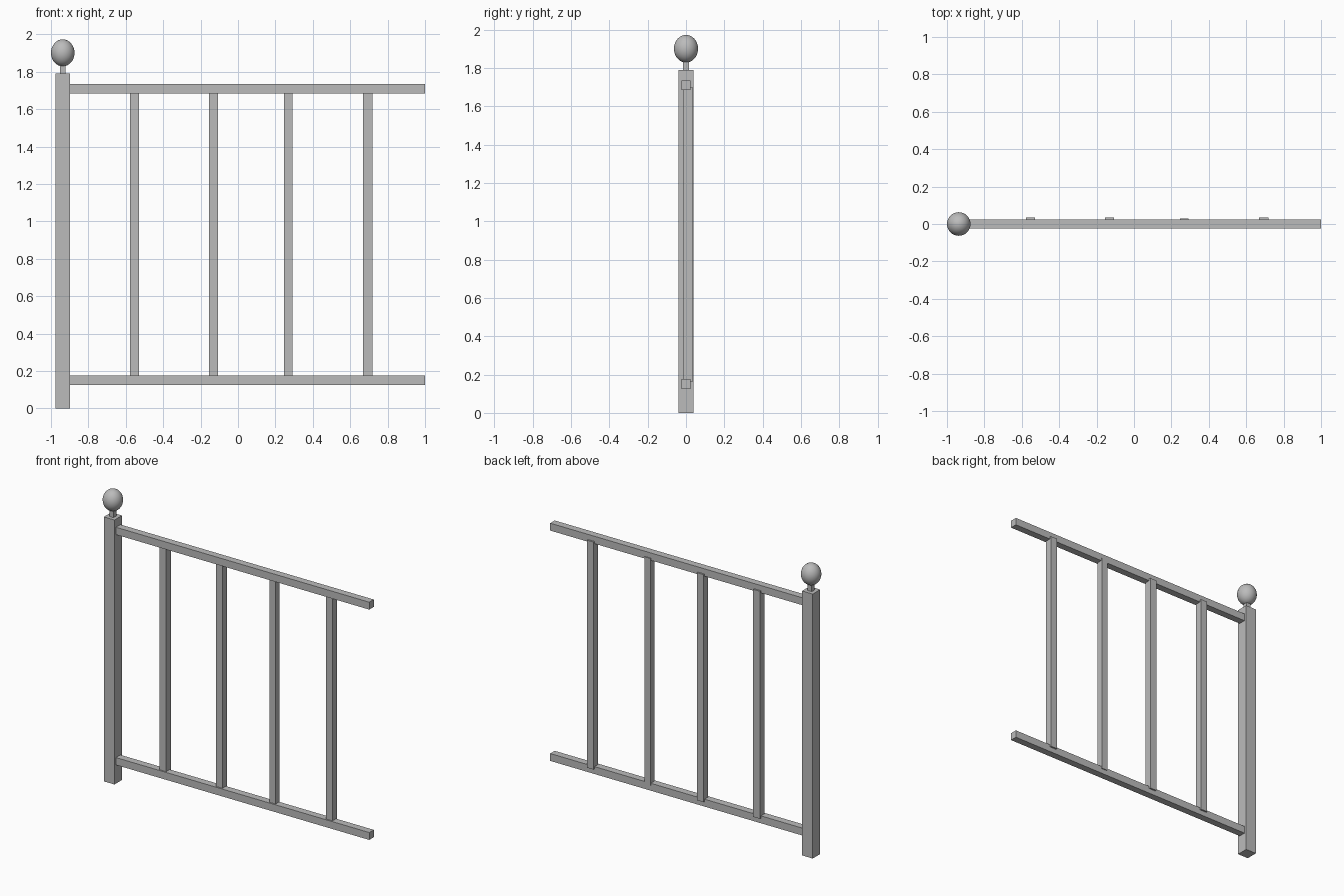
import bpy

cube = bpy.data.objects.get("Cube")
if cube:
    bpy.data.objects.remove(cube, do_unlink=True)

# Single painted-metal colour
grey = bpy.data.materials.new("plain_grey")
grey.use_nodes = True
colour = (0.5, 0.5, 0.5, 1)
grey.diffuse_color = colour
grey.node_tree.nodes["Principled BSDF"].inputs["Base Color"].default_value = colour


def bar(name, low, high):
    """Square bar between two opposite corners."""
    centre = [(a + b) / 2 for a, b in zip(low, high)]
    bpy.ops.mesh.primitive_cube_add(size=1, location=centre)
    obj = bpy.context.object
    obj.name = name
    obj.scale = [b - a for a, b in zip(low, high)]
    bpy.ops.object.transform_apply(location=False, rotation=False, scale=True)
    obj.data.materials.append(grey)
    return obj


POST_X = -0.937

# Newel post and the short neck under its finial
bar("post", (POST_X - 0.04, -0.04, 0), (POST_X + 0.04, 0.04, 1.79))
bar("finial_neck", (POST_X - 0.015, -0.015, 1.78), (POST_X + 0.015, 0.015, 1.85))

# Slightly tall ball finial
bpy.ops.mesh.primitive_uv_sphere_add(segments=32, ring_count=16, radius=1,
                                     location=(POST_X, 0, 1.901))
ball = bpy.context.object
ball.name = "finial_ball"
ball.scale = (0.063, 0.063, 0.072)
bpy.ops.object.transform_apply(location=False, rotation=False, scale=True)
bpy.ops.object.shade_smooth()
ball.data.materials.append(grey)

# Horizontal rails
for name, z in (("bottom_rail", 0.151), ("top_rail", 1.71)):
    bar(name, (POST_X + 0.035, -0.024, z - 0.025), (1, 0.024, z + 0.025))

# Balusters, set a little towards the back and let into the rails
for i, (x, half) in enumerate(((-0.553, 0.025), (-0.131, 0.025),
                               (0.269, 0.0225), (0.693, 0.025))):
    bar(f"baluster_{i + 1}", (x - half, -0.015, 0.16),
        (x + half, 2 * half - 0.015, 1.70))
